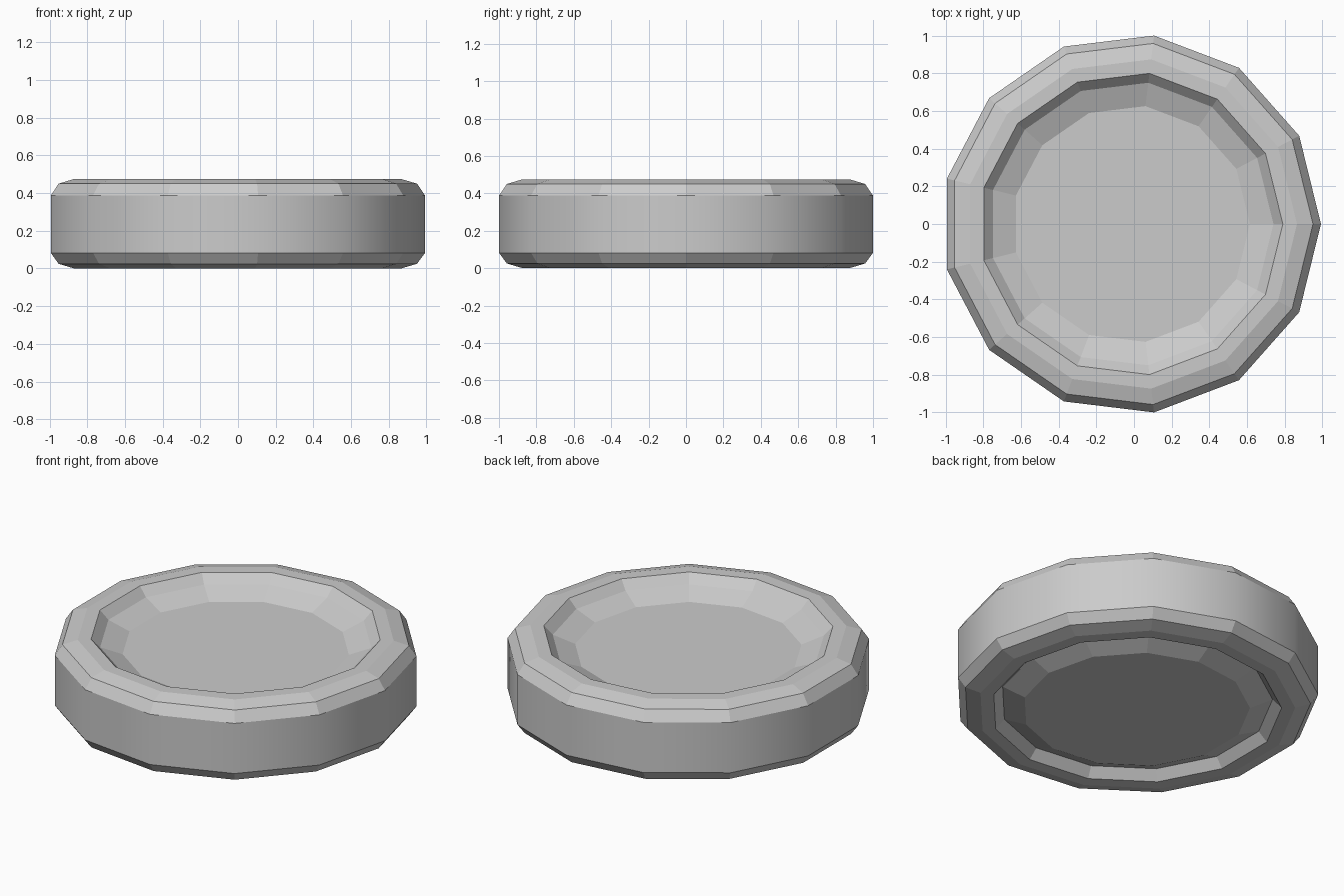
import bpy
import bmesh
from math import cos, sin, tau

cube = bpy.data.objects.get("Cube")
if cube:
    bpy.data.objects.remove(cube, do_unlink=True)

SIDES = 13
CENTRE_X = -0.015

# Half section as (radius, height), from the dished top floor to the underside
PROFILE = [
    (0.63, 0.374), (0.755, 0.423), (0.805, 0.475),  # dish and inner lip
    (0.88, 0.475), (0.965, 0.45),                   # rounded top rim
    (1.007, 0.388), (1.007, 0.082),                 # upright wall
    (0.965, 0.025), (0.88, 0.0),                    # rounded lower rim
    (0.805, 0.0), (0.755, 0.055), (0.63, 0.002),    # groove and raised base
]
WALL = 5  # profile segment that forms the wall


def ring(bm, radius, height):
    return [bm.verts.new((CENTRE_X + radius * cos(tau * k / SIDES),
                          radius * sin(tau * k / SIDES), height))
            for k in range(SIDES)]


def make_material(name, value):
    mat = bpy.data.materials.new(name)
    mat.use_nodes = True
    colour = (value, value, value, 1.0)
    mat.diffuse_color = colour
    mat.node_tree.nodes["Principled BSDF"].inputs["Base Color"].default_value = colour
    return mat


# Revolved body: smooth wall, flat facets elsewhere
bm = bmesh.new()
rings = [ring(bm, r, z) for r, z in PROFILE]
bm.faces.new(rings[0])
bm.faces.new(rings[-1][::-1])
for i, (upper, lower) in enumerate(zip(rings, rings[1:])):
    for k in range(SIDES):
        n = (k + 1) % SIDES
        face = bm.faces.new((upper[k], lower[k], lower[n], upper[n]))
        face.smooth = i == WALL
bmesh.ops.recalc_face_normals(bm, faces=bm.faces)

mesh = bpy.data.meshes.new("dished_disc")
bm.to_mesh(mesh)
bm.free()
mesh.materials.append(make_material("light grey", 0.6))
disc = bpy.data.objects.new("dished_disc", mesh)
bpy.context.collection.objects.link(disc)
